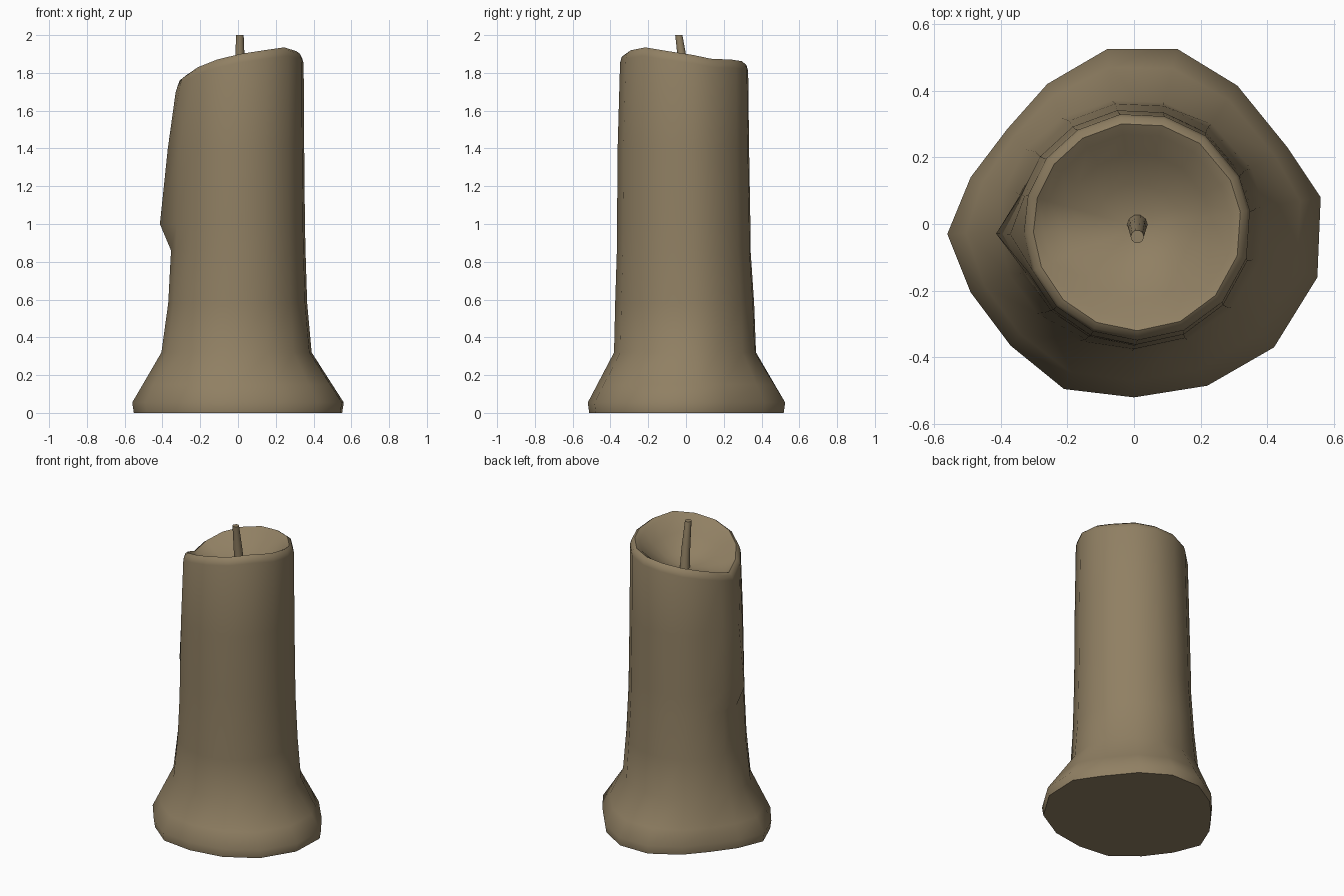
import bpy, bmesh, math
from mathutils import Vector

if "Cube" in bpy.data.objects:
    bpy.data.objects.remove(bpy.data.objects["Cube"])

wax = bpy.data.materials.new("tan wax")
wax.diffuse_color = (0.28, 0.215, 0.125, 1)
wax.use_nodes = True
wax.node_tree.nodes["Principled BSDF"].inputs["Base Color"].default_value = wax.diffuse_color


def loft(name, rings, angle):
    """Skin a list of equal-length closed rings and cap both ends."""
    bm = bmesh.new()
    loops = [[bm.verts.new(p) for p in ring] for ring in rings]
    n = len(loops[0])
    for a, b in zip(loops, loops[1:]):
        for i in range(n):
            j = (i + 1) % n
            bm.faces.new((a[i], a[j], b[j], b[i]))
    bm.faces.new(loops[0][::-1])
    bm.faces.new(loops[-1])
    bmesh.ops.recalc_face_normals(bm, faces=bm.faces)
    me = bpy.data.meshes.new(name)
    bm.to_mesh(me)
    bm.free()
    me.materials.append(wax)
    ob = bpy.data.objects.new(name, me)
    bpy.context.collection.objects.link(ob)
    bpy.ops.object.select_all(action='DESELECT')
    ob.select_set(True)
    bpy.context.view_layer.objects.active = ob
    bpy.ops.object.shade_smooth_by_angle(angle=math.radians(angle))
    return ob


# Irregular outline of the melted foot, and rim height above each point
foot = [Vector(p) for p in (
    (.56, .08), (.46, .23), (.31, .415), (.13, .525), (-.08, .525), (-.26, .42),
    (-.38, .285), (-.49, .14), (-.56, -.03), (-.49, -.205), (-.37, -.365),
    (-.21, -.495), (0, -.52), (.22, -.485), (.42, -.37), (.55, -.16))]
rim = [1.895, 1.875, 1.87, 1.862, 1.855, 1.835, 1.81, 1.775,
       1.74, 1.785, 1.83, 1.87, 1.90, 1.92, 1.935, 1.915]
dirs = [p.normalized() for p in foot]


def circle(rx, ry, cx, cy):
    return [Vector((cx + d.x * rx, cy + d.y * ry)) for d in dirs]


def flat(pts, z):
    return [(p.x, p.y, z) for p in pts]


# Foot flare blends from the outline into the round shaft
neck = circle(.40, .378, -.006, -.003)
rings = [flat([p * .985 for p in foot], 0), flat(foot, .055)]
for z, t in ((.15, .64), (.32, 0)):
    rings.append(flat([a.lerp(b, t) for a, b in zip(neck, foot)], z))

# Shaft, with a wax drip on the left side
for z, rx, ry, cx, cy, drip in ((.58, .37, .37, 0, -.005, 0),
                                (.86, .358, .356, .003, -.01, 0),
                                (1.0, .355, .355, .003, -.01, .062),
                                (1.4, .348, .35, .006, -.012, .03)):
    pts = circle(rx, ry, cx, cy)
    pts[8].x -= drip
    rings.append(flat(pts, z))

# Rounded sloping rim and melted hollow
floor = 1.70
for r, drop, t in ((.341, .045, 0), (.332, .015, 0), (.312, 0, 0), (.28, .02, 0),
                   (.22, .02, .4), (.13, .01, .8), (.05, 0, 1)):
    rings.append([(.01 + d.x * r, -.008 + d.y * r, (h - drop) * (1 - t) + floor * t)
                  for d, h in zip(dirs, rim)])
loft("candle_body", rings, 50)

# Wick leaning to the front
wick = []
for y, z, r in ((0, 1.66, .032), (-.012, 1.82, .027), (-.038, 2.0, .02)):
    wick.append([(.01 + r * math.cos(i * math.tau / 10),
                  y + r * math.sin(i * math.tau / 10), z) for i in range(10)])
loft("wick", wick, 50)
